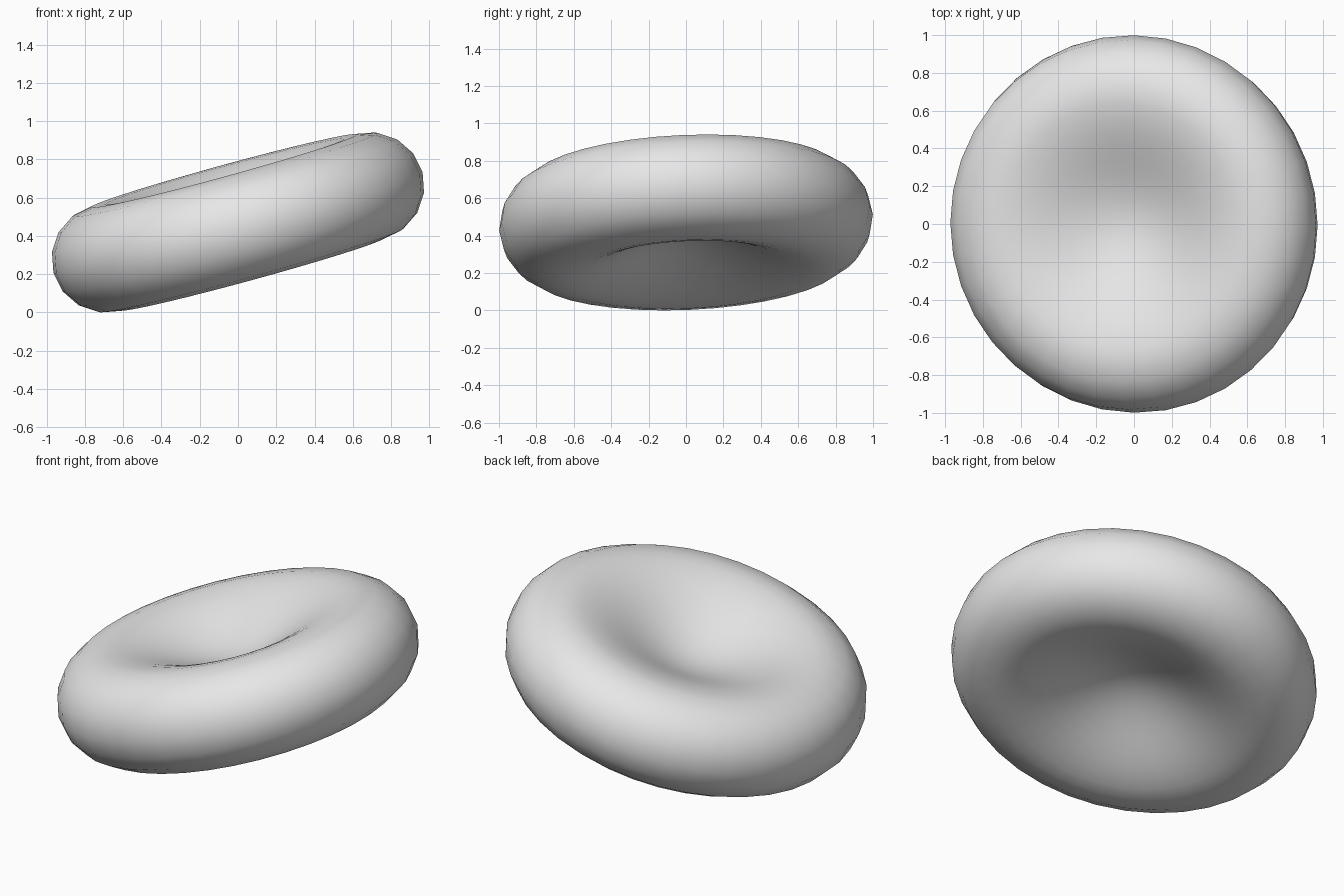
import bpy, bmesh, math
from mathutils import Matrix, Vector

if "Cube" in bpy.data.objects:
    bpy.data.objects.remove(bpy.data.objects["Cube"])

RING = 0.72      # radius of the thick rim's centre line
TUBE = 0.28      # half thickness of the rim
CENTRE = 0.08    # half thickness at the middle of the dimple
SEGMENTS = 36


# Half profile of the upper side: dimple, then rounded rim
def upper_profile():
    pts = []
    for i in range(10):
        r = RING * i / 10
        h = CENTRE + (TUBE - CENTRE) * (1 - math.cos(math.pi * r / RING)) / 2
        pts.append((r, h))
    for i in range(5):
        a = math.radians(90 - 22.5 * i)
        pts.append((RING + TUBE * math.cos(a), TUBE * math.sin(a)))
    return pts


top = upper_profile()
profile = top + [(r, -h) for r, h in reversed(top[:-1])]

# Revolve the profile into a biconcave disc
bm = bmesh.new()
verts = [bm.verts.new((r, 0, h)) for r, h in profile]
edges = [bm.edges.new(pair) for pair in zip(verts, verts[1:])]
bmesh.ops.spin(bm, geom=verts + edges, cent=(0, 0, 0), axis=(0, 0, 1),
               angle=2 * math.pi, steps=SEGMENTS, use_duplicate=False)
bmesh.ops.remove_doubles(bm, verts=bm.verts, dist=0.0005)
bmesh.ops.recalc_face_normals(bm, faces=bm.faces)

# Tilt the disc, right side and back raised
tilt = Matrix.Rotation(math.radians(2.5), 4, 'X') @ Matrix.Rotation(math.radians(-15.3), 4, 'Y')
bmesh.ops.transform(bm, matrix=tilt, verts=bm.verts)

# Centre it and rest it on the ground
lo = Vector([min(v.co[k] for v in bm.verts) for k in range(3)])
hi = Vector([max(v.co[k] for v in bm.verts) for k in range(3)])
mid = (lo + hi) / 2
bmesh.ops.translate(bm, vec=(-mid.x, -mid.y, -lo.z), verts=bm.verts)
for f in bm.faces:
    f.smooth = True

mesh = bpy.data.meshes.new("dimpled_disc")
bm.to_mesh(mesh)
bm.free()
grey = bpy.data.materials.new("light grey")
grey.diffuse_color = (0.8, 0.8, 0.8, 1)
grey.use_nodes = True
grey.node_tree.nodes["Principled BSDF"].inputs["Base Color"].default_value = grey.diffuse_color
mesh.materials.append(grey)
disc = bpy.data.objects.new("dimpled_disc", mesh)
bpy.context.collection.objects.link(disc)
